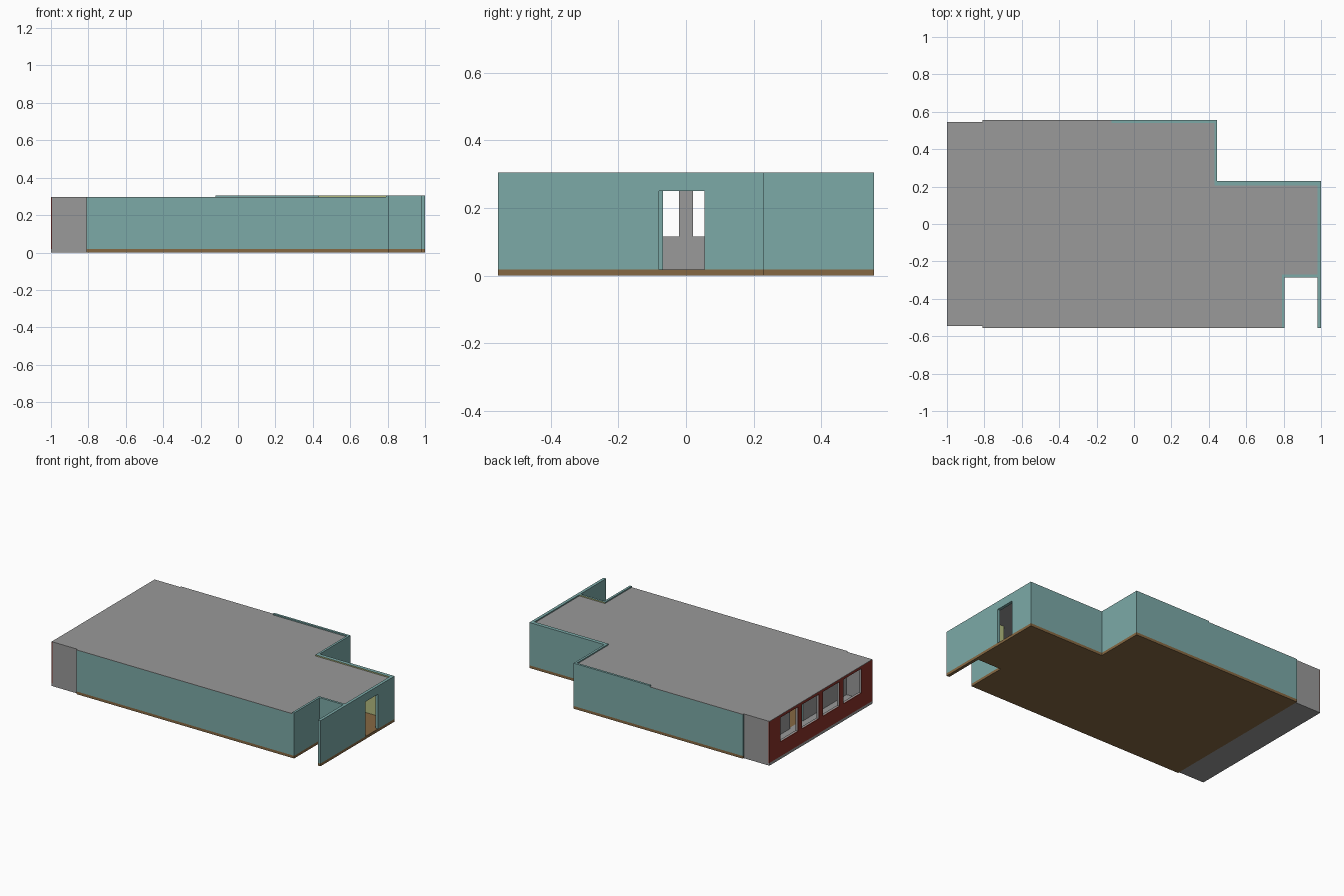
import bpy, bmesh
from mathutils import Vector

if "Cube" in bpy.data.objects:
    bpy.data.objects.remove(bpy.data.objects["Cube"])


def material(name, rgb):
    m = bpy.data.materials.new(name)
    m.diffuse_color = (*rgb, 1)
    m.use_nodes = True
    m.node_tree.nodes["Principled BSDF"].inputs["Base Color"].default_value = m.diffuse_color
    return m


GREY = material("grey", (0.32, 0.32, 0.32))
TEAL = material("teal", (0.20, 0.40, 0.39))
BROWN = material("brown floor", (0.24, 0.14, 0.055))
RED = material("brick red", (0.25, 0.032, 0.022))
LIME = material("pale green", (0.46, 0.51, 0.22))


def finish(bm, name, mat, inner=None, normal=None):
    """Make an object; faces pointing along normal get the inner material."""
    bmesh.ops.recalc_face_normals(bm, faces=bm.faces)
    if inner:
        for f in bm.faces:
            if f.normal.dot(Vector(normal)) > 0.9:
                f.material_index = 1
    me = bpy.data.meshes.new(name)
    bm.to_mesh(me)
    bm.free()
    me.materials.append(mat)
    if inner:
        me.materials.append(inner)
    ob = bpy.data.objects.new(name, me)
    bpy.context.collection.objects.link(ob)
    return ob


def extrude(bm, vec):
    geo = bmesh.ops.extrude_face_region(bm, geom=bm.faces[:])["geom"]
    bmesh.ops.translate(bm, vec=vec, verts=[g for g in geo if isinstance(g, bmesh.types.BMVert)])


def slab(name, outline, z0, z1, mat, inner=None, normal=None):
    """Vertical prism over a plan outline."""
    bm = bmesh.new()
    bm.faces.new([bm.verts.new((x, y, z0)) for x, y in outline])
    extrude(bm, (0, 0, z1 - z0))
    return finish(bm, name, mat, inner, normal)


def wall(name, x0, x1, y0, y1, z0, z1, mat, inner=None, normal=None):
    return slab(name, [(x0, y0), (x1, y0), (x1, y1), (x0, y1)], z0, z1, mat, inner, normal)


def panel(name, x0, x1, ys, zs, holes, mat, inner=None, normal=None):
    """Wall across x with openings: a grid of cells minus the holes, thickened."""
    bm = bmesh.new()
    v = [[bm.verts.new((x0, y, z)) for z in zs] for y in ys]
    for i in range(len(ys) - 1):
        for j in range(len(zs) - 1):
            if (i, j) not in holes:
                bm.faces.new((v[i][j], v[i + 1][j], v[i + 1][j + 1], v[i][j + 1]))
    bmesh.ops.delete(bm, geom=[p for p in bm.verts if not p.link_faces], context='VERTS')
    extrude(bm, (x1 - x0, 0, 0))
    bmesh.ops.dissolve_limit(bm, angle_limit=0.01, verts=bm.verts[:], edges=bm.edges[:])
    return finish(bm, name, mat, inner, normal)


FLOOR, LOW, ROOF, TOP = 0.018, 0.294, 0.297, 0.305

# Floors
slab("main_floor", [(-0.81, -0.555), (0.805, -0.555), (0.805, -0.285), (0.98, -0.285),
                    (0.98, -0.555), (1, -0.555), (1, 0.23), (0.445, 0.23),
                    (0.445, 0.555), (-0.81, 0.555)], 0, FLOOR, BROWN)
wall("porch_floor", -1, -0.81, -0.545, 0.545, 0, FLOOR, GREY)

# Roof sheet
slab("roof", [(-1, -0.545), (-0.81, -0.545), (-0.81, -0.555), (0.79, -0.555),
              (0.79, -0.27), (0.98, -0.27), (0.98, 0.205), (0.43, 0.205),
              (0.43, 0.54), (-0.12, 0.54), (-0.12, 0.555), (-0.81, 0.555),
              (-0.81, 0.545), (-1, 0.545)], LOW, ROOF, GREY)

# Long side walls and stepped corner walls
wall("south_wall", -0.81, 0.79, -0.555, -0.54, FLOOR, LOW, TEAL)
wall("north_wall_low", -0.81, -0.12, 0.54, 0.555, FLOOR, LOW, TEAL)
wall("north_wall_high", -0.12, 0.43, 0.54, 0.555, FLOOR, TOP, TEAL)
wall("north_step_side", 0.43, 0.445, 0.23, 0.555, FLOOR, TOP, TEAL)
wall("north_step_wall", 0.43, 0.98, 0.205, 0.23, FLOOR, TOP, TEAL, LIME, (0, -1, 0))
wall("south_step_side", 0.79, 0.805, -0.555, -0.285, FLOOR, TOP, TEAL)
wall("south_step_wall", 0.79, 0.98, -0.285, -0.27, FLOOR, TOP, TEAL, LIME, (0, 1, 0))

# East wall with doorway, running on past the notch as a free screen
panel("east_wall", 0.98, 1.0, [-0.555, -0.08, 0.055, 0.23], [FLOOR, 0.25, TOP],
      {(1, 0)}, TEAL)

# Inner cross wall with doorway, grey towards the porch
panel("inner_wall", -0.82, -0.805, [-0.54, -0.068, 0.068, 0.54], [FLOOR, 0.25, LOW],
      {(1, 0)}, TEAL, GREY, (-1, 0, 0))

# Grey porch sides
for s, n in ((-1, "south"), (1, "north")):
    a, b = sorted((s * 0.545, s * 0.53))
    wall(n + "_porch_wall", -0.985, -0.81, a, b, FLOOR, LOW, GREY)

# West wall with four windows: grey wall behind a red facing
half = [0.02, 0.20, 0.24, 0.43, 0.545]
ys = [-y for y in reversed(half)] + half
windows = {(i, 1) for i in (1, 3, 5, 7)}
panel("west_wall", -0.995, -0.98, ys, [FLOOR, 0.115, 0.278, LOW], windows, GREY)
panel("west_facing", -1.0, -0.995, ys, [FLOOR, 0.115, 0.278, LOW], windows, RED)
